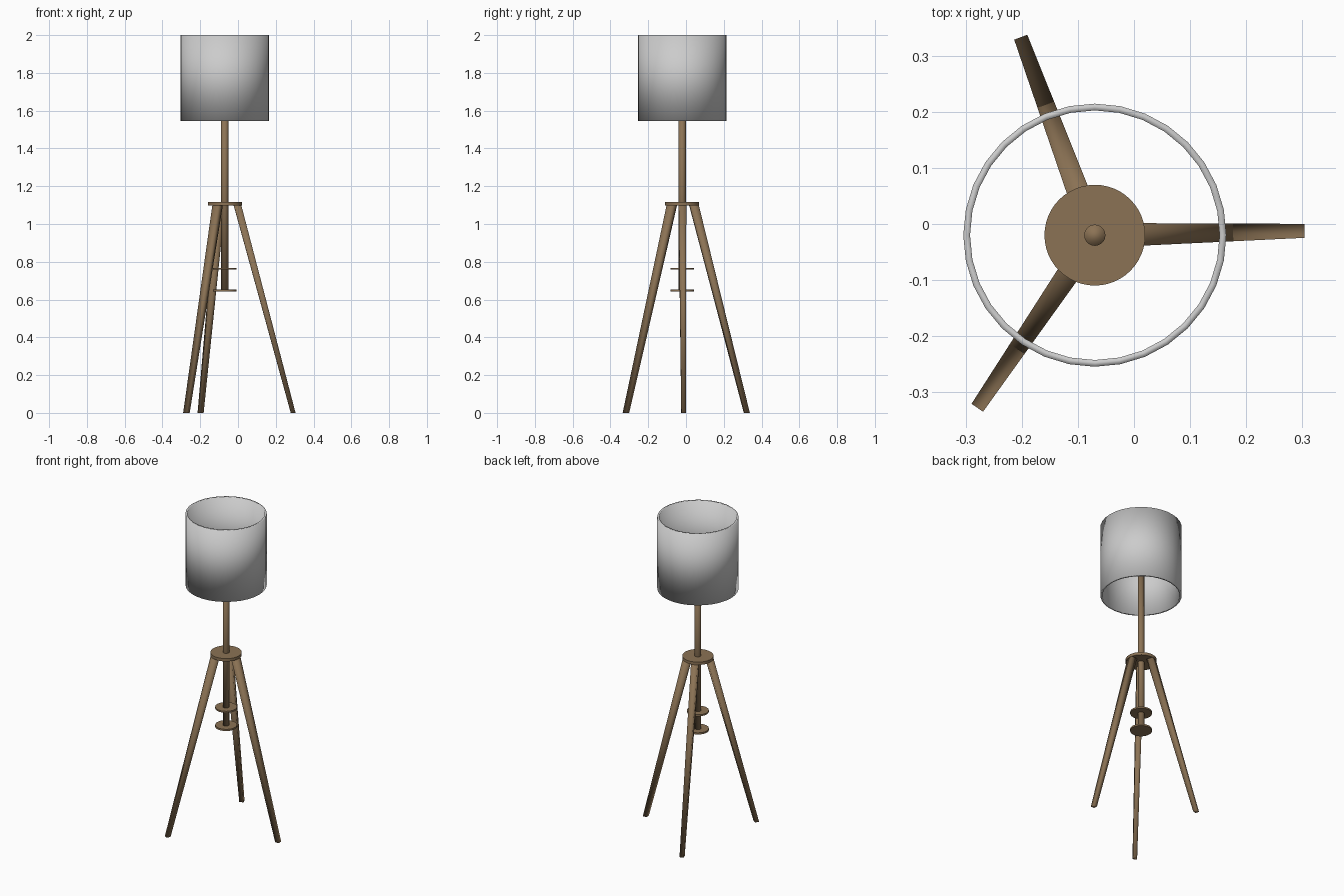
import bpy, bmesh, math
from mathutils import Vector

if "Cube" in bpy.data.objects:
    bpy.data.objects.remove(bpy.data.objects["Cube"])

AX, AY = -0.07, -0.02          # central axis of the lamp

wood = bpy.data.materials.new("wood")
wood.diffuse_color = (0.26, 0.17, 0.09, 1)
wood.use_nodes = True
wood.node_tree.nodes["Principled BSDF"].inputs["Base Color"].default_value = wood.diffuse_color


def finish(name, bm, mat=None, smooth=True):
    bmesh.ops.recalc_face_normals(bm, faces=bm.faces)
    for f in bm.faces:
        f.smooth = smooth
    me = bpy.data.meshes.new(name)
    bm.to_mesh(me)
    bm.free()
    ob = bpy.data.objects.new(name, me)
    bpy.context.collection.objects.link(ob)
    if mat:
        me.materials.append(mat)
    return ob


def cylinder(name, r, z0, z1, segs, sharp):
    bm = bmesh.new()
    bmesh.ops.create_cone(bm, cap_ends=True, segments=segs, radius1=r, radius2=r, depth=z1 - z0)
    bmesh.ops.translate(bm, verts=bm.verts, vec=(AX, AY, (z0 + z1) / 2))
    ob = finish(name, bm, wood)
    if sharp:
        bpy.context.view_layer.objects.active = ob
        ob.select_set(True)
        bpy.ops.object.shade_smooth_by_angle(angle=math.radians(35))
        ob.select_set(False)


# Square tapered leg with level ends, turned to face outward
def leg(name, top, bottom, z_top=1.1):
    out = (Vector(bottom) - Vector(top)).normalized()
    side = Vector((-out.y, out.x))
    bm = bmesh.new()
    rings = []
    for c, z, h in ((bottom, 0, 0.0125), (top, z_top, 0.02)):
        ring = []
        for a, b in ((1, 1), (-1, 1), (-1, -1), (1, -1)):
            p = Vector(c) + out * h * a + side * h * b
            ring.append(bm.verts.new((p.x, p.y, z)))
        rings.append(ring)
    lo, hi = rings
    for i in range(4):
        j = (i + 1) % 4
        bm.faces.new((lo[i], lo[j], hi[j], hi[i]))
    bm.faces.new(lo)
    bm.faces.new(hi)
    finish(name, bm, wood)


leg("right_leg", (-0.003, -0.019), (0.292, -0.0125))
leg("back_leg", (-0.094, 0.042), (-0.198, 0.322))
leg("front_leg", (-0.108, -0.075), (-0.273, -0.318))

# Centre pole and its plates
cylinder("pole", 0.019, 0.65, 1.77, 20, False)
cylinder("tripod_plate", 0.09, 1.098, 1.116, 48, True)
cylinder("upper_collar", 0.063, 0.758, 0.768, 40, True)
cylinder("lower_collar", 0.063, 0.642, 0.653, 40, True)

# Open drum shade: a closed rectangular wall profile swept round the axis
SEGS = 32
profile = ((0.235, 1.545), (0.235, 2.0), (0.223, 2.0), (0.223, 1.545))
bm = bmesh.new()
rings = []
for i in range(SEGS):
    a = 2 * math.pi * i / SEGS
    rings.append([bm.verts.new((AX + r * math.cos(a), AY + r * math.sin(a), z)) for r, z in profile])
for i in range(SEGS):
    p, q = rings[i], rings[(i + 1) % SEGS]
    for k in range(4):
        m = (k + 1) % 4
        bm.faces.new((p[k], q[k], q[m], p[m]))
finish("lamp_shade", bm)
